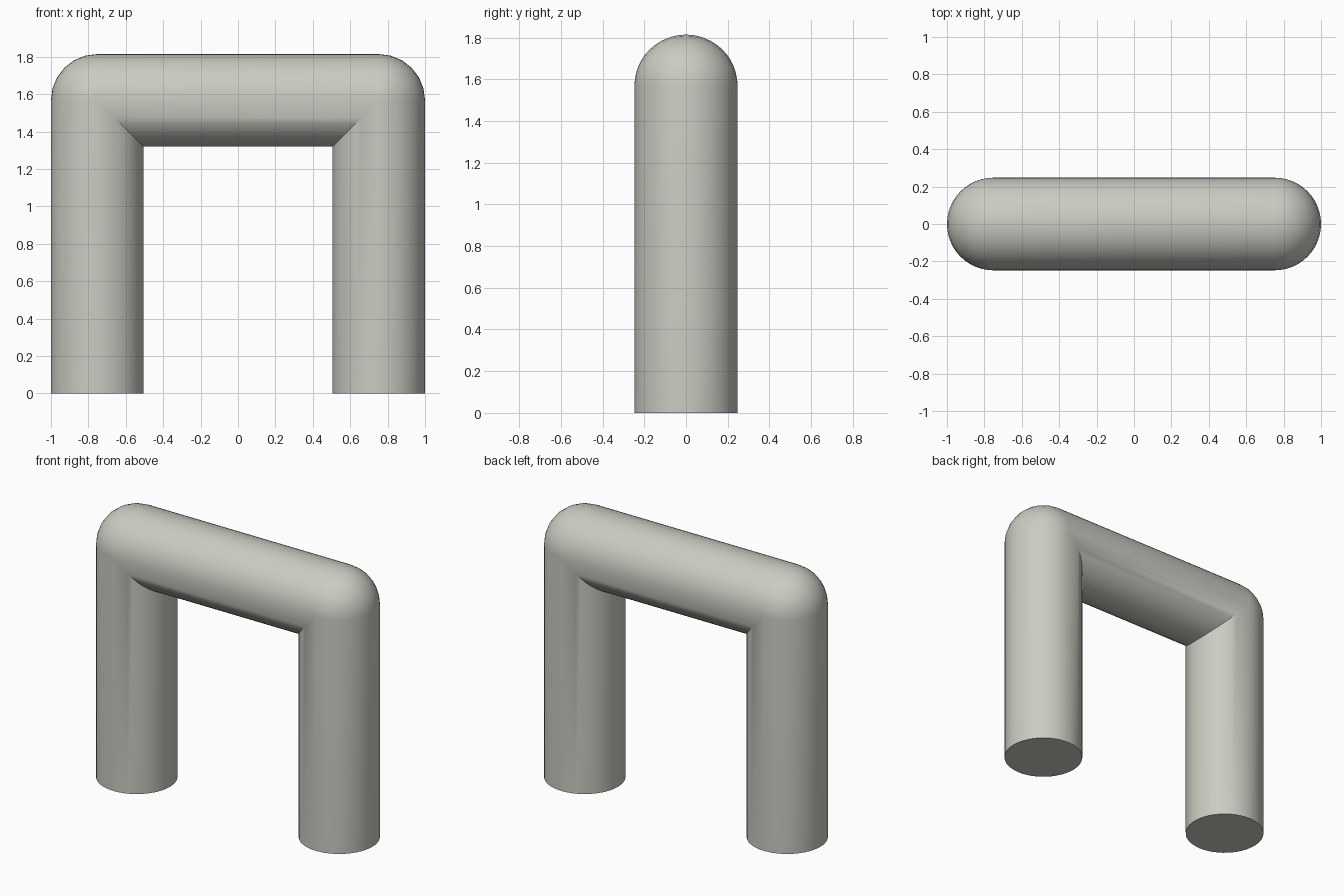
import bpy
import bmesh
import math

if "Cube" in bpy.data.objects:
    bpy.data.objects.remove(bpy.data.objects["Cube"], do_unlink=True)

RADIUS = 0.2475          # tube radius
HALF = 1 - RADIUS        # leg axis distance from the middle
HEIGHT = 1.567           # crossbar axis height
SIDES = 48               # points around the tube
STEPS = 6                # segments in each rounded corner

# Plain warm grey
grey = bpy.data.materials.new("warm grey")
grey.use_nodes = True
colour = (0.60, 0.595, 0.54, 1)
grey.diffuse_color = colour
bsdf = grey.node_tree.nodes["Principled BSDF"]
bsdf.inputs["Base Color"].default_value = colour
bsdf.inputs["Roughness"].default_value = 0.7


def ring(bm, side, turn, z=HEIGHT):
    """Cross-section at a corner: outer half turns round, inner half stays on the mitre."""
    verts = []
    for i in range(SIDES):
        ang = 2 * math.pi * i / SIDES
        out, y = RADIUS * math.cos(ang), RADIUS * math.sin(ang)
        if out > 0 or z == 0:
            dx, dz = out * math.cos(turn), out * math.sin(turn)
        else:
            dx = dz = out
        verts.append(bm.verts.new((side * (HALF + dx), y, z + dz)))
    return verts


# Arch: up the left leg, across the bar and down the right leg
bm = bmesh.new()
turns = [math.pi / 2 * k / STEPS for k in range(STEPS + 1)]
rings = [ring(bm, 1, 0, 0)]
rings += [ring(bm, 1, t) for t in turns]
rings += [ring(bm, -1, t) for t in reversed(turns)]
rings += [ring(bm, -1, 0, 0)]

for a, b in zip(rings, rings[1:]):
    for i in range(SIDES):
        j = (i + 1) % SIDES
        bm.faces.new((a[i], a[j], b[j], b[i]))

# Flat feet
bm.faces.new(rings[0])
bm.faces.new(rings[-1])

# Weld the inner mitres
bmesh.ops.remove_doubles(bm, verts=bm.verts, dist=1e-5)
bmesh.ops.recalc_face_normals(bm, faces=bm.faces)

mesh = bpy.data.meshes.new("tube_arch")
bm.to_mesh(mesh)
bm.free()
mesh.materials.append(grey)
arch = bpy.data.objects.new("tube_arch", mesh)
bpy.context.collection.objects.link(arch)

bpy.ops.object.select_all(action='DESELECT')
arch.select_set(True)
bpy.context.view_layer.objects.active = arch
bpy.ops.object.shade_smooth_by_angle(angle=math.radians(30))
